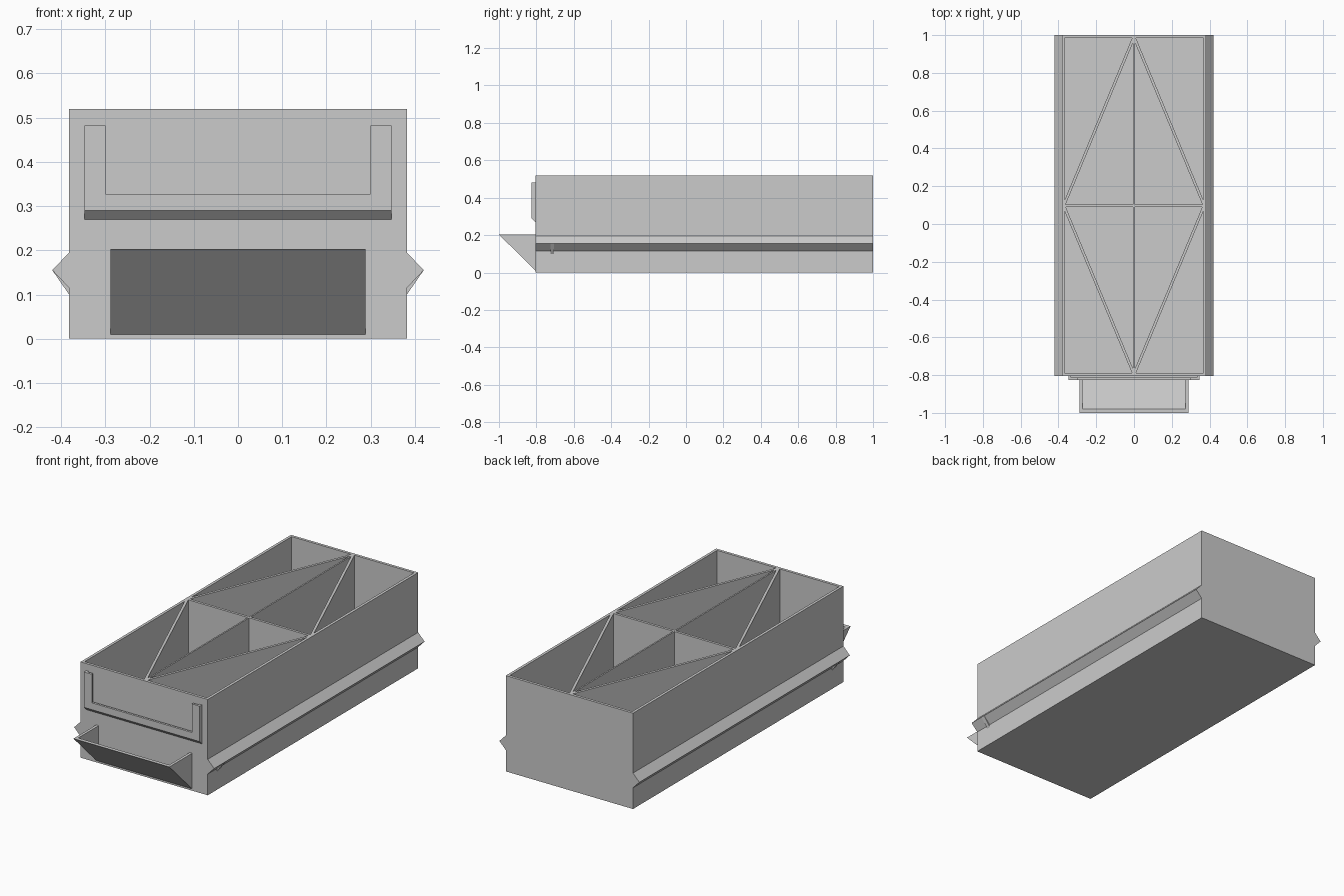
import bpy, bmesh
from mathutils import Vector

cube = bpy.data.objects.get("Cube")
if cube:
    bpy.data.objects.remove(cube, do_unlink=True)

grey = bpy.data.materials.new("plain grey plastic")
grey.use_nodes = True
COLOUR = (0.6, 0.6, 0.6, 1)
grey.diffuse_color = COLOUR
grey.node_tree.nodes["Principled BSDF"].inputs["Base Color"].default_value = COLOUR

HALF_W, FRONT, BACK, HEIGHT = 0.382, -0.805, 1.0, 0.52
WALL, FLOOR = 0.015, 0.015


def finish(name, bm):
    bmesh.ops.recalc_face_normals(bm, faces=bm.faces)
    mesh = bpy.data.meshes.new(name)
    bm.to_mesh(mesh)
    bm.free()
    mesh.materials.append(grey)
    obj = bpy.data.objects.new(name, mesh)
    bpy.context.collection.objects.link(obj)
    return obj


def prism(name, profile, axis, lo, hi, mirrored=False):
    """Extrude a 2D profile along x (points y,z), y (points x,z) or z (points x,y)."""
    bm = bmesh.new()
    verts = []
    for point in profile:
        co = list(point)
        co.insert("xyz".index(axis), lo)
        verts.append(bm.verts.new(co))
    face = bm.faces.new(verts)
    moved = bmesh.ops.extrude_face_region(bm, geom=[face])["geom"]
    step = Vector([hi - lo if a == axis else 0 for a in "xyz"])
    bmesh.ops.translate(bm, vec=step, verts=[v for v in moved if isinstance(v, bmesh.types.BMVert)])
    obj = finish(name, bm)
    if mirrored:
        obj.modifiers.new("Mirror", "MIRROR")
    return obj


def rect(x0, x1, y0, y1):
    return [(x0, y0), (x1, y0), (x1, y1), (x0, y1)]


def divider(name, start, end, thickness, mirrored=False):
    a, b = Vector(start), Vector(end)
    side = (b - a).orthogonal().normalized() * thickness / 2
    prism(name, [a + side, b + side, b - side, a - side], "z", FLOOR, HEIGHT, mirrored)


# Open tray: solid block with the top inset and pushed down
bm = bmesh.new()
bmesh.ops.create_cube(bm, size=1)
for v in bm.verts:
    v.co = (v.co.x * 2 * HALF_W, FRONT if v.co.y < 0 else BACK, 0 if v.co.z < 0 else HEIGHT)
bm.normal_update()
top = max(bm.faces, key=lambda f: f.calc_center_median().z)
bmesh.ops.inset_region(bm, faces=[top], thickness=WALL, use_even_offset=True)
inner = bmesh.ops.extrude_face_region(bm, geom=[top])["geom"]
bmesh.ops.translate(bm, vec=(0, 0, FLOOR - HEIGHT),
                    verts=[v for v in inner if isinstance(v, bmesh.types.BMVert)])
if top.is_valid:
    bmesh.ops.delete(bm, geom=[top], context="FACES_ONLY")
finish("tray", bm)

# Dividers: a cross and a diamond
MID = (FRONT + BACK) / 2
divider("long_divider", (0, FRONT + 0.01), (0, BACK - 0.01), 0.008)
divider("cross_divider", (-0.372, MID), (0.372, MID), 0.014)
divider("front_diagonal_divider", (0, FRONT + 0.009), (0.372, MID), 0.014, True)
divider("back_diagonal_divider", (0, BACK - 0.009), (0.372, MID), 0.014, True)

# Side runners with a small stop bump under each
prism("side_runner", [(HALF_W, 0.115), (0.42, 0.155), (HALF_W, 0.195)], "y", FRONT, BACK, True)
prism("runner_stop", [(HALF_W, 0.1), (0.42, 0.155), (HALF_W, 0.118)], "y", -0.725, -0.705, True)

# Scoop handle: sloped front plate and two triangular cheeks
prism("handle_slope", [(FRONT, 0.01), (-1, 0.203), (-0.98, 0.203), (FRONT, 0.03)],
      "x", -0.288, 0.288)
prism("handle_cheek", [(FRONT, 0.03), (-0.98, 0.203), (FRONT, 0.203)],
      "x", 0.273, 0.288, True)

# Label holder: chamfered sill, lip and two slotted posts
LIP, SLOT = -0.825, -0.813
prism("label_sill", [(FRONT, 0.27), (LIP, 0.29), (LIP, 0.3), (FRONT, 0.3)], "x", -0.347, 0.347)
prism("label_lip", rect(-0.3, 0.3, LIP, SLOT), "z", 0.3, 0.327)
prism("label_post", [(0.347, FRONT), (0.347, LIP), (0.3, LIP), (0.3, SLOT),
                     (0.333, SLOT), (0.333, FRONT)], "z", 0.3, 0.482, True)
